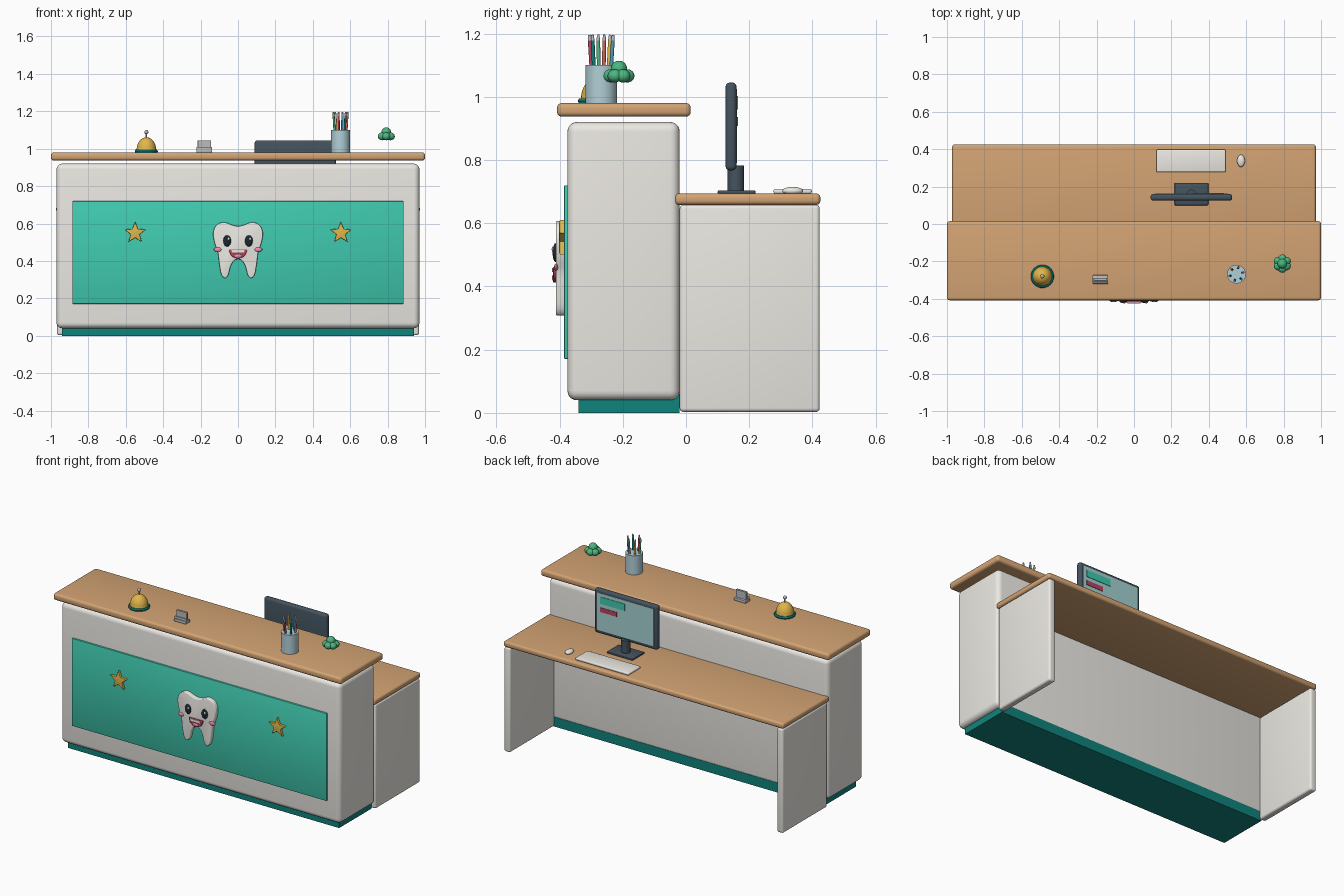
import bpy, bmesh, math
from mathutils import Matrix, Vector

if "Cube" in bpy.data.objects:
    bpy.data.objects.remove(bpy.data.objects["Cube"])

MATS = {}
PALETTE = {
    "white": "EBE8E2", "wood": "D2A273", "teal": "42C9AE", "dark_teal": "17827C",
    "gold": "E0B44C", "slate": "46545F", "black": "222C36", "pink": "F08FA8",
    "mouth_red": "B8455F", "screen": "A5D0D0", "pale_blue": "B0CED6", "leaf": "4DB57F",
    "silver": "B8BABD", "red": "D9685A", "blue": "4A9CC0", "yellow": "E3B84A",
}


def mat(key):
    if key not in MATS:
        h = PALETTE[key]
        rgb = [(int(h[i:i + 2], 16) / 255) ** 2.2 for i in (0, 2, 4)]
        m = bpy.data.materials.new(key)
        m.diffuse_color = (*rgb, 1)
        m.use_nodes = True
        m.node_tree.nodes["Principled BSDF"].inputs["Base Color"].default_value = m.diffuse_color
        MATS[key] = m
    return MATS[key]


def finish(bm, name, color, angle=35):
    bmesh.ops.recalc_face_normals(bm, faces=bm.faces)
    me = bpy.data.meshes.new(name)
    bm.to_mesh(me)
    bm.free()
    me.shade_smooth()
    me.set_sharp_from_angle(angle=math.radians(angle))
    ob = bpy.data.objects.new(name, me)
    bpy.context.collection.objects.link(ob)
    me.materials.append(mat(color))
    return ob


def box(name, x, y, z, color, bevel=0.0, seg=4):
    """Box from (min, max) pairs with rounded edges."""
    bm = bmesh.new()
    size = [b - a for a, b in (x, y, z)]
    mid = [(a + b) / 2 for a, b in (x, y, z)]
    bmesh.ops.create_cube(bm, size=1, matrix=Matrix.Translation(mid) @ Matrix.Diagonal((*size, 1)))
    if bevel:
        bmesh.ops.bevel(bm, geom=bm.edges[:], offset=bevel, segments=seg, profile=0.5, affect='EDGES')
    return finish(bm, name, color)


def ball(name, c, r, color, seg=24):
    bm = bmesh.new()
    bmesh.ops.create_uvsphere(bm, u_segments=seg, v_segments=seg // 2, radius=1,
                              matrix=Matrix.Translation(c) @ Matrix.Diagonal((*r, 1)))
    return finish(bm, name, color)


def rod(name, a, b, r1, r2, color, seg=32):
    """Cylinder or cone between two points."""
    a, b = Vector(a), Vector(b)
    d = b - a
    m = Matrix.Translation((a + b) / 2) @ d.to_track_quat('Z', 'Y').to_matrix().to_4x4()
    bm = bmesh.new()
    bmesh.ops.create_cone(bm, cap_ends=True, segments=seg, radius1=r1, radius2=r2,
                          depth=d.length, matrix=m)
    return finish(bm, name, color)


def lathe(name, profile, c, color, seg=32):
    bm = bmesh.new()
    vs = [bm.verts.new((c[0] + r, c[1], c[2] + z)) for r, z in profile]
    es = [bm.edges.new(p) for p in zip(vs, vs[1:])]
    bmesh.ops.spin(bm, geom=vs + es, cent=c, axis=(0, 0, 1), angle=2 * math.pi, steps=seg)
    bmesh.ops.remove_doubles(bm, verts=bm.verts[:], dist=1e-5)
    return finish(bm, name, color)


def plate(name, pts, y0, y1, color, bevel=0.0):
    """Front-facing outline in x-z, extruded from y0 (front) to y1."""
    bm = bmesh.new()
    front = bm.faces.new([bm.verts.new((x, y0, z)) for x, z in pts])
    rim = front.edges[:]
    ext = bmesh.ops.extrude_face_region(bm, geom=[front], use_keep_orig=True)
    bmesh.ops.translate(bm, vec=(0, y1 - y0, 0),
                        verts=[v for v in ext["geom"] if isinstance(v, bmesh.types.BMVert)])
    if bevel:
        bmesh.ops.bevel(bm, geom=rim, offset=bevel, segments=3, profile=0.5, affect='EDGES')
    return finish(bm, name, color)


def smooth_loop(p, n=5):
    """Closed Catmull-Rom through the points."""
    out, p = [], [Vector(q) for q in p]
    for i in range(len(p)):
        a, b, c, d = (p[(i + k) % len(p)] for k in (-1, 0, 1, 2))
        for s in range(n):
            t = s / n
            out.append(0.5 * (2 * b + (c - a) * t + (2 * a - 5 * b + 4 * c - d) * t * t
                              + (3 * b - a - 3 * c + d) * t ** 3))
    return out


# Counter
box("plinth", (-0.94, 0.94), (-0.34, -0.02), (0, 0.06), "dark_teal")
box("counter_body", (-0.97, 0.97), (-0.375, -0.02), (0.04, 0.92), "white", 0.03, 5)
box("counter_top", (-1, 1), (-0.408, 0.015), (0.937, 0.98), "wood", 0.015)
box("front_panel", (-0.885, 0.885), (-0.386, -0.366), (0.17, 0.72), "teal", 0.005, 2)

# Work desk
box("desk_top", (-0.972, 0.972), (-0.035, 0.425), (0.658, 0.694), "wood", 0.013)
for s, side in ((-1, "left"), (1, "right")):
    box(f"desk_side_{side}", sorted((s * 0.925, s * 0.968)), (-0.02, 0.423), (0.003, 0.658), "white", 0.012)

# Tooth emblem
half = [(0.03, 0.592), (0.075, 0.607), (0.115, 0.592), (0.133, 0.55), (0.125, 0.495), (0.108, 0.445),
        (0.101, 0.39), (0.09, 0.33), (0.07, 0.308), (0.052, 0.325), (0.04, 0.37), (0.022, 0.4)]
outline = [(0, 0.586)] + half + [(0, 0.41)] + [(-x, z) for x, z in reversed(half)]
plate("tooth", smooth_loop(outline), -0.412, -0.38, "white", 0.005)
for s, side in ((-1, "left"), (1, "right")):
    ball(f"eye_{side}", (s * 0.058, -0.412, 0.507), (0.021, 0.010, 0.030), "black")
    ball(f"eye_glint_{side}", (s * 0.058 + 0.007, -0.421, 0.518), (0.006, 0.004, 0.008), "white", 12)
    ball(f"cheek_{side}", (s * 0.109, -0.411, 0.461), (0.021, 0.006, 0.012), "pink")
    # Stars
    star = []
    for i in range(10):
        r, a = (0.06, 0.026)[i % 2], math.pi / 2 + i * math.pi / 5
        star.append((s * 0.55 + r * math.cos(a), 0.55 + r * math.sin(a)))
    plate(f"star_{side}", star, -0.401, -0.38, "gold", 0.003)
arc = [(0.048 * math.cos(a), 0.461 + 0.048 * math.sin(a))
       for a in (math.pi + i * math.pi / 16 for i in range(17))]
plate("mouth", arc, -0.420, -0.405, "mouth_red", 0.002)
plate("mouth_teeth", [(-0.036, 0.459), (-0.032, 0.445), (0.032, 0.445), (0.036, 0.459)], -0.424, -0.41, "white")
ball("tongue", (0, -0.419, 0.427), (0.022, 0.005, 0.010), "pink", 16)

# Desk bell
B = (-0.49, -0.28, 0.98)
lathe("bell_base", [(0, 0), (0.06, 0), (0.062, 0.007), (0.058, 0.015), (0, 0.015)], B, "dark_teal")
dome = [(0.052 * math.cos(i * math.pi / 16), 0.015 + 0.066 * math.sin(i * math.pi / 16)) for i in range(8)]
lathe("bell_dome", [(0, 0.012), (0.054, 0.012)] + dome + [(0, 0.081)], B, "gold")
rod("bell_stem", (-0.49, -0.28, 1.05), (-0.49, -0.28, 1.085), 0.004, 0.004, "silver", 12)
ball("bell_knob", (-0.49, -0.28, 1.089), (0.011, 0.011, 0.011), "silver", 16)

# Card holder
box("card_holder_base", (-0.222, -0.138), (-0.32, -0.274), (0.98, 0.997), "silver", 0.003, 2)
box("card_holder_front", (-0.222, -0.138), (-0.314, -0.306), (0.99, 1.01), "silver", 0.002, 2)
box("cards", (-0.216, -0.144), (-0.302, -0.288), (0.99, 1.045), "silver", 0.001, 1)

# Pen cup with a ring of pens
rod("pen_cup", (0.548, -0.268, 0.98), (0.548, -0.268, 1.1), 0.05, 0.05, "pale_blue")
for i, color in enumerate(("red", "blue", "yellow", "leaf", "mouth_red", "dark_teal")):
    a = i * math.pi / 3 + 0.25
    at = lambda r, z: (0.548 + r * math.cos(a), -0.268 + r * math.sin(a), z)
    rod(f"pen_{i + 1}", at(0.03, 1.05), at(0.038, 1.178), 0.006, 0.006, color, 12)
    rod(f"pen_tip_{i + 1}", at(0.038, 1.178), at(0.039, 1.196), 0.006, 0.004, "silver", 12)

# Plant: leaf cluster, and its pot hidden in the plinth
ball("leaf_centre", (0.793, -0.212, 1.088), (0.026, 0.026, 0.026), "leaf", 20)
for i in range(6):
    a = i * math.pi / 3 + math.pi / 6
    ball(f"leaf_{i + 1}", (0.793 + 0.026 * math.cos(a), -0.212 + 0.026 * math.sin(a), 1.066),
         (0.023, 0.023, 0.021), "leaf", 20)
rod("plant_pot", (0.793, -0.212, 0), (0.793, -0.212, 0.05), 0.035, 0.04, "pink", 24)

# Monitor
box("monitor_base", (0.217, 0.397), (0.1, 0.22), (0.692, 0.704), "slate", 0.004, 2)
rod("monitor_neck", (0.307, 0.158, 0.70), (0.307, 0.158, 0.782), 0.026, 0.026, "slate")
box("monitor_case", (0.089, 0.525), (0.125, 0.16), (0.767, 1.045), "slate", 0.014)
box("monitor_screen", (0.111, 0.503), (0.15, 0.162), (0.79, 1.024), "screen")
box("screen_bar_upper", (0.31, 0.48), (0.155, 0.165), (0.96, 1.003), "teal")
box("screen_bar_lower", (0.365, 0.48), (0.155, 0.165), (0.908, 0.936), "mouth_red")

# Keyboard and mouse
box("keyboard", (0.12, 0.49), (0.277, 0.398), (0.693, 0.709), "white", 0.006, 3)
ball("mouse", (0.572, 0.338, 0.702), (0.021, 0.033, 0.013), "white")
